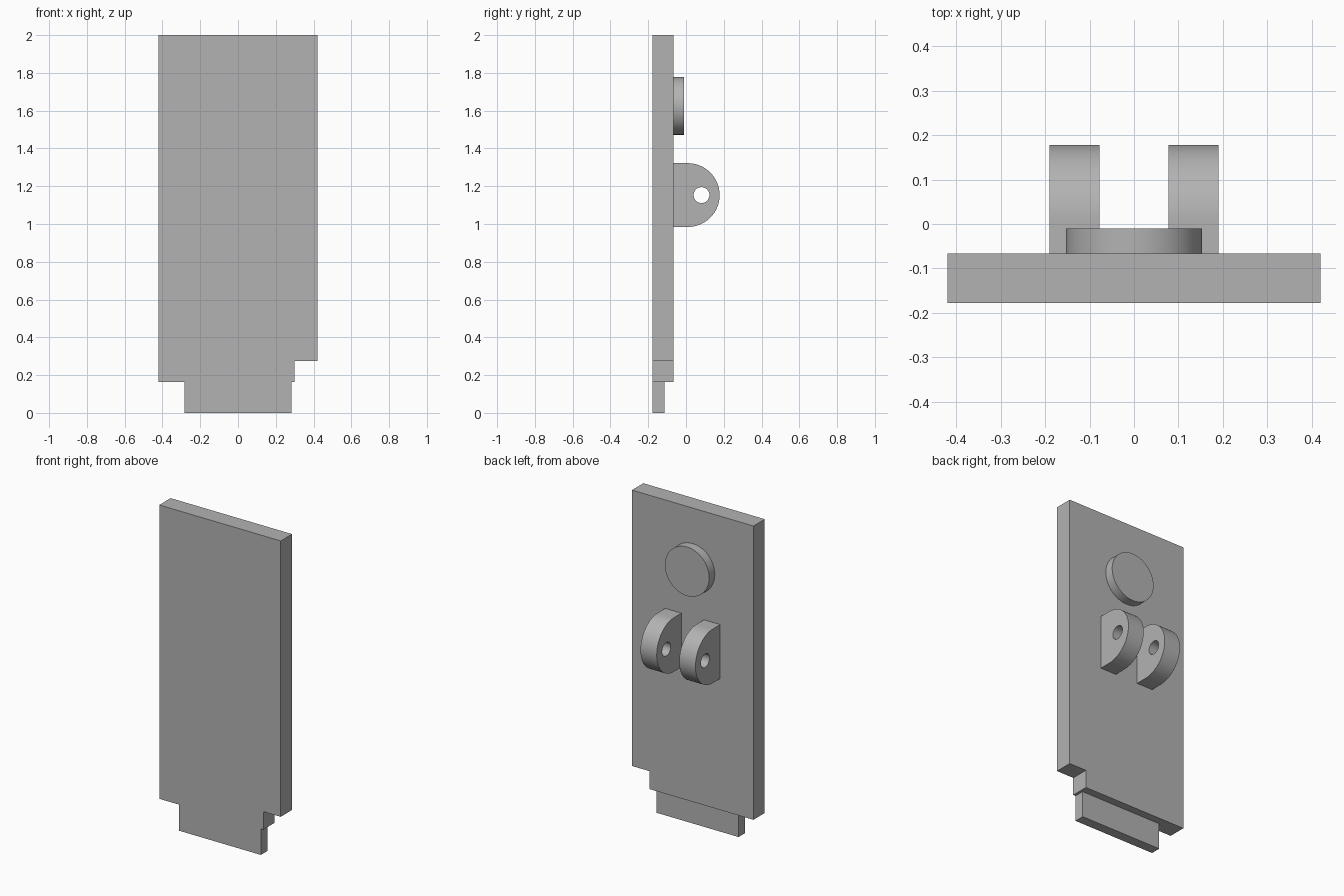
import bpy, bmesh
from math import cos, sin, pi, radians
from mathutils import Vector

cube = bpy.data.objects.get("Cube")
if cube:
    bpy.data.objects.remove(cube, do_unlink=True)

grey = bpy.data.materials.new("plain_grey")
grey.use_nodes = True
colour = (0.45, 0.45, 0.45, 1)
grey.diffuse_color = colour
grey.node_tree.nodes["Principled BSDF"].inputs["Base Color"].default_value = colour


def arc(u, v, radius, start, end, steps):
    """Points along an arc, both ends included."""
    angles = [start + (end - start) * i / steps for i in range(steps + 1)]
    return [(u + radius * cos(a), v + radius * sin(a)) for a in angles]


def circle(u, v, radius, steps=64):
    return arc(u, v, radius, 0, 2 * pi, steps)[:-1]


def prism(name, loops, axis, low, high):
    """Fill an outline (with optional holes) and extrude it along x or y."""
    def place(u, v):
        return (low, u, v) if axis == "x" else (u, low, v)

    bm = bmesh.new()
    for loop in loops:
        verts = [bm.verts.new(place(*p)) for p in loop]
        for a, b in zip(verts, verts[1:] + verts[:1]):
            bm.edges.new((a, b))
    bmesh.ops.triangle_fill(bm, edges=bm.edges[:], use_beauty=True)
    result = bmesh.ops.extrude_face_region(bm, geom=bm.faces[:], use_keep_orig=True)
    moved = [g for g in result["geom"] if isinstance(g, bmesh.types.BMVert)]
    depth = high - low
    offset = Vector((depth, 0, 0)) if axis == "x" else Vector((0, depth, 0))
    bmesh.ops.translate(bm, verts=moved, vec=offset)
    bmesh.ops.recalc_face_normals(bm, faces=bm.faces[:])
    mesh = bpy.data.meshes.new(name)
    bm.to_mesh(mesh)
    bm.free()
    mesh.materials.append(grey)
    obj = bpy.data.objects.new(name, mesh)
    bpy.context.collection.objects.link(obj)
    bpy.ops.object.select_all(action="DESELECT")
    obj.select_set(True)
    bpy.context.view_layer.objects.active = obj
    bpy.ops.object.shade_smooth_by_angle(angle=radians(30))
    return obj


front, back = -0.178, -0.066

# Main plate with one notched lower corner
prism("main_plate", [[(-0.42, 0.163), (0.30, 0.163), (0.30, 0.275),
                      (0.42, 0.275), (0.42, 2.0), (-0.42, 2.0)]], "y", front, back)

# Thin tab below the plate, flush with the front
prism("bottom_tab", [[(-0.283, 0), (0.283, 0), (0.283, 0.163),
                      (-0.283, 0.163)]], "y", front, -0.115)

# Round boss on the back
prism("round_boss", [circle(0, 1.625, 0.153)], "y", back, -0.01)

# Pair of hinge lugs with pin holes
lug_z, lug_radius = 1.153, 0.169
outline = [(back, lug_z - lug_radius)]
outline += arc(0.009, lug_z, lug_radius, -pi / 2, pi / 2, 40)
outline += [(back, lug_z + lug_radius)]
pin_hole = circle(0.082, lug_z, 0.042, 40)
for side, low, high in (("left", 0.078, 0.19), ("right", -0.19, -0.078)):
    prism(side + "_hinge_lug", [outline, pin_hole], "x", low, high)
